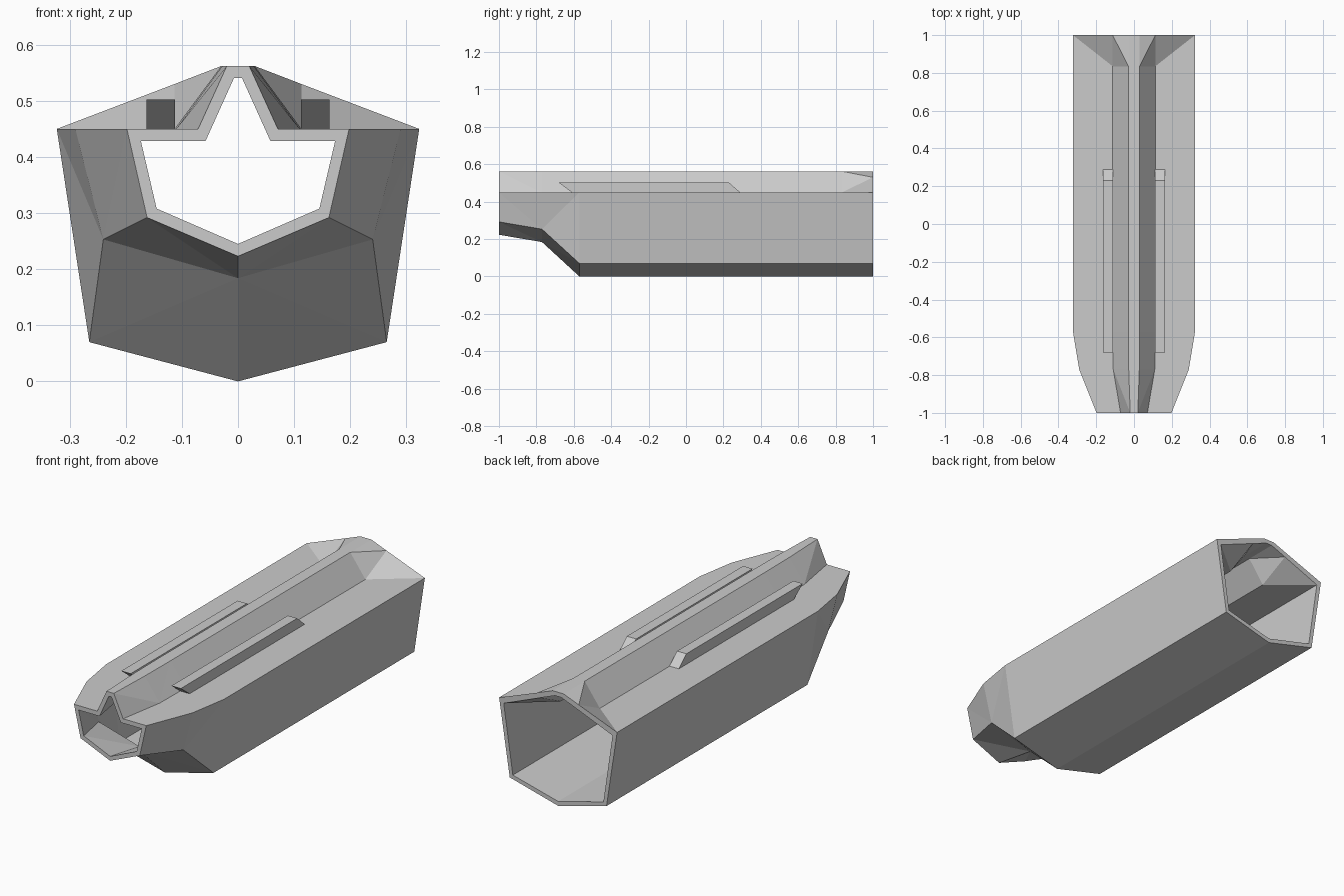
import bpy

cube = bpy.data.objects.get("Cube")
if cube:
    bpy.data.objects.remove(cube, do_unlink=True)

grey = bpy.data.materials.new("plain_grey")
grey.use_nodes = True
colour = (0.6, 0.6, 0.6, 1)
grey.diffuse_color = colour
grey.node_tree.nodes["Principled BSDF"].inputs["Base Color"].default_value = colour


def make_object(name, verts, faces):
    mesh = bpy.data.meshes.new(name)
    mesh.from_pydata(verts, [], faces)
    mesh.materials.append(grey)
    obj = bpy.data.objects.new(name, mesh)
    bpy.context.collection.objects.link(obj)
    # Left half is modelled, right half is mirrored
    mirror = obj.modifiers.new("mirror", "MIRROR")
    mirror.use_clip = True
    mirror.merge_threshold = 0.0005
    return obj


# Half profiles along the length: keel, lower corner, shoulder, groove, ridge, crown
def profile(keel, corner, shoulder, groove, ridge):
    return [(0, keel), corner, (shoulder, 0.45), groove, (ridge, 0.562), (0, 0.562)]


body = profile(0, (0.265, 0.07), 0.323, (0.113, 0.45), 0.03)
flare = profile(0, (0.265, 0.07), 0.323, (0.113, 0.53), 0.03)
stations = [
    (-1, profile(0.223, (0.162, 0.292), 0.198, (0.071, 0.45), 0.02)),
    (-0.77, profile(0.184, (0.24, 0.253), 0.29, (0.11, 0.45), 0.028)),
    (-0.57, body),
    (0.835, body),
    (1, flare),
]
# Wall thickness of the tube at each profile point
wall = [(0, 0.022), (-0.017, 0.016), (-0.025, -0.022),
        (-0.013, -0.022), (-0.013, -0.021), (0, -0.021)]

# Hollow shell: outer and inner lofts joined by end rims
n = len(wall)
total = n * len(stations)
verts = [(x, y, z) for y, pts in stations for x, z in pts]
verts += [(x + dx, y, z + dz) for y, pts in stations
          for (x, z), (dx, dz) in zip(pts, wall)]
faces = []
for bay in range(len(stations) - 1):
    for k in range(n - 1):
        a = bay * n + k
        b = a + n
        if bay == 1:
            tris = [(a, b + 1, b), (a, a + 1, b + 1)]
        else:
            tris = [(a, a + 1, b), (a + 1, b + 1, b)]
        for t in tris:
            faces.append(t[::-1])
            faces.append(tuple(i + total for i in t))
last = total - n
for k in range(n - 1):
    faces.append((k, k + 1, k + 1 + total, k + total))
    a = last + k
    faces.append((a, a + total, a + 1 + total, a + 1))

# Orient the loft outward
shell = make_object("tube_shell", verts, faces)
import bmesh
bm = bmesh.new()
bm.from_mesh(shell.data)
bmesh.ops.recalc_face_normals(bm, faces=bm.faces)
# The open half is a thin solid, so check its keel faces downward
low = min(bm.faces, key=lambda f: f.calc_center_median().z)
if low.normal.z > 0:
    bmesh.ops.reverse_faces(bm, faces=bm.faces)
bm.to_mesh(shell.data)
bm.free()

# Slanted rails on the top shelves
side = [(-0.61, 0.449), (0.29, 0.449), (0.23, 0.502), (-0.68, 0.502)]
verts = [(x, y, z) for x in (0.112, 0.163) for y, z in side]
faces = [(3, 2, 1, 0), (4, 5, 6, 7)]
faces += [(i, (i + 1) % 4, (i + 1) % 4 + 4, i + 4) for i in range(4)]
rails = make_object("top_rails", verts, faces)
bm = bmesh.new()
bm.from_mesh(rails.data)
bmesh.ops.recalc_face_normals(bm, faces=bm.faces)
bm.to_mesh(rails.data)
bm.free()
